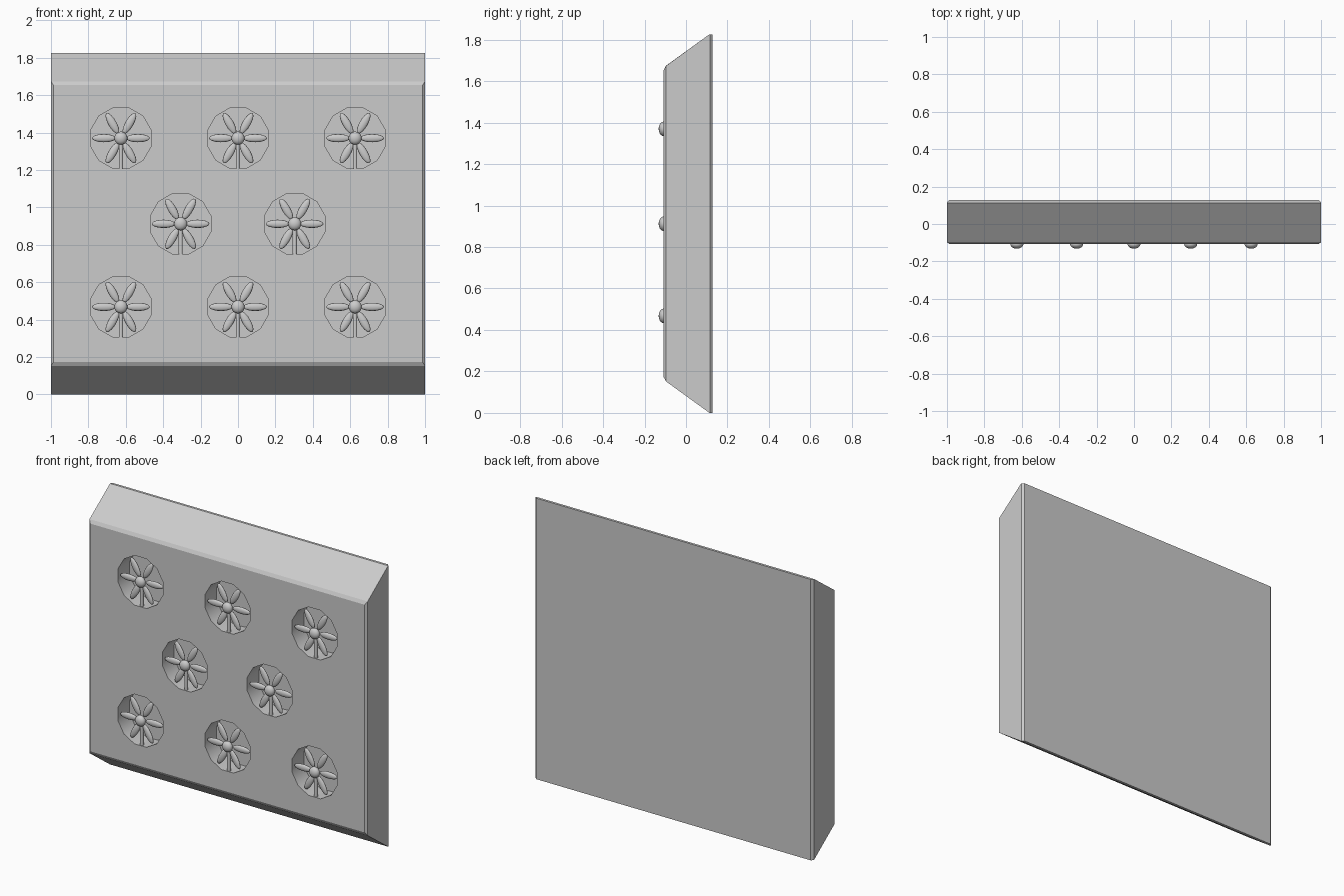
import bpy, bmesh, math
from mathutils import Matrix, Vector

if "Cube" in bpy.data.objects:
    bpy.data.objects.remove(bpy.data.objects["Cube"])

grey = bpy.data.materials.new("plain_grey")
grey.diffuse_color = (0.6, 0.6, 0.6, 1)
grey.use_nodes = True
grey.node_tree.nodes["Principled BSDF"].inputs["Base Color"].default_value = grey.diffuse_color

FRONT, BACK, TOP = -0.108, 0.129, 1.826
CENTRES = [(x, z) for z in (1.37, 0.468) for x in (-0.626, 0, 0.626)]
CENTRES += [(x, 0.912) for x in (-0.307, 0.303)]
HOLE_R, HOLE_DEPTH = 0.167, 0.12


def mesh_from(bm, name, smooth=True):
    mesh = bpy.data.meshes.new(name)
    bmesh.ops.recalc_face_normals(bm, faces=bm.faces[:])
    if smooth:
        for f in bm.faces:
            f.smooth = True
    bm.to_mesh(mesh)
    bm.free()
    mesh.materials.append(grey)
    return mesh


def place(mesh, name, loc=(0, 0, 0)):
    ob = bpy.data.objects.new(name, mesh)
    ob.location = loc
    bpy.context.collection.objects.link(ob)
    return ob


def ellipsoid(bm, matrix, u=16, v=10):
    bmesh.ops.create_uvsphere(bm, u_segments=u, v_segments=v, radius=1, matrix=matrix)


# Panel: side profile extruded across the width, with narrow chamfers
bm = bmesh.new()
profile = [(BACK, 0), (0.113, 0), (FRONT, 0.16),
           (FRONT, TOP - 0.16), (0.113, TOP), (BACK, TOP)]
face = bm.faces.new([bm.verts.new((-1, y, z)) for y, z in profile])
moved = bmesh.ops.extrude_face_region(bm, geom=[face])["geom"]
bmesh.ops.translate(bm, vec=(2, 0, 0),
                    verts=[g for g in moved if isinstance(g, bmesh.types.BMVert)])
bmesh.ops.recalc_face_normals(bm, faces=bm.faces[:])


def chamfered(e):
    a, b = (v.co for v in e.verts)
    on_front = abs(a.y - FRONT) < 1e-4 and abs(b.y - FRONT) < 1e-4
    back_side = abs(a.y - BACK) < 1e-4 and abs(b.y - BACK) < 1e-4 and abs(a.x - b.x) < 1e-4
    return on_front or back_side


bmesh.ops.bevel(bm, geom=[e for e in bm.edges if chamfered(e)],
                offset=0.013, segments=1, affect='EDGES')
panel = place(mesh_from(bm, "panel", smooth=False), "panel")

# Round twelve-sided recesses
bm = bmesh.new()
for x, z in CENTRES:
    m = (Matrix.Translation((x, FRONT, z)) @ Matrix.Rotation(math.pi / 2, 4, 'X')
         @ Matrix.Rotation(math.radians(15), 4, 'Z'))
    bmesh.ops.create_cone(bm, cap_ends=True, segments=12, radius1=HOLE_R,
                          radius2=HOLE_R, depth=HOLE_DEPTH * 2, matrix=m)
bm.normal_update()
for f in bm.faces:
    f.smooth = abs(f.normal.y) < 0.5
cutter = place(mesh_from(bm, "recess_cutter", smooth=False), "recess_cutter")
cutter.hide_render = True
cutter.hide_viewport = True
cut = panel.modifiers.new("recesses", 'BOOLEAN')
cut.operation, cut.solver, cut.object = 'DIFFERENCE', 'EXACT', cutter

# Flower hub: flattened ball
bm = bmesh.new()
ellipsoid(bm, Matrix.Diagonal((0.035, 0.024, 0.035, 1)))
hub = mesh_from(bm, "hub")

# Six slim petals around the hub
bm = bmesh.new()
for i in range(6):
    ellipsoid(bm, Matrix.Rotation(i * math.pi / 3, 4, 'Y')
              @ Matrix.Translation((0.091, 0, 0))
              @ Matrix.Diagonal((0.063, 0.012, 0.022, 1))
              @ Matrix.Rotation(math.pi / 2, 4, 'Y'), 12, 10)
petals = mesh_from(bm, "petals")

# Stem down to the rim of the recess
bm = bmesh.new()
bmesh.ops.create_cone(bm, cap_ends=False, segments=10, radius1=0.012, radius2=0.012,
                      depth=0.165, matrix=Matrix.Translation((0, 0, -0.0825)))
stem = mesh_from(bm, "stem")

for i, (x, z) in enumerate(CENTRES, 1):
    place(hub, f"flower_hub_{i}", (x, FRONT, z))
    place(petals, f"flower_petals_{i}", (x, FRONT + 0.015, z))
    place(stem, f"flower_stem_{i}", (x, FRONT + 0.015, z))
